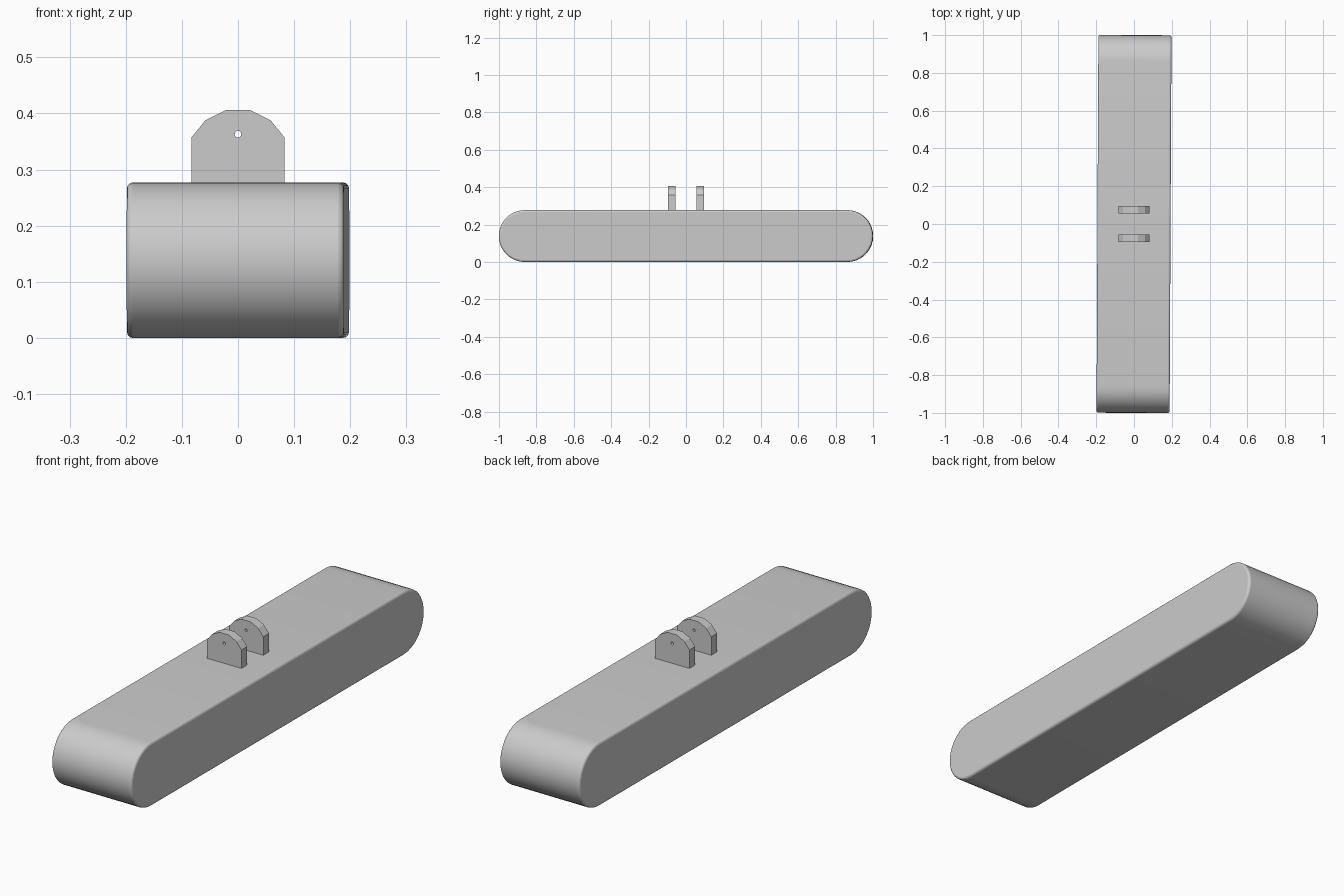
import bpy, bmesh
from math import sin, cos, pi, atan2

cube = bpy.data.objects.get("Cube")
if cube:
    bpy.data.objects.remove(cube)

# Single plain grey finish
grey = bpy.data.materials.new("plain_grey")
grey.use_nodes = True
colour = (0.6, 0.6, 0.6, 1)
grey.diffuse_color = colour
grey.node_tree.nodes["Principled BSDF"].inputs["Base Color"].default_value = colour


def add_object(name, bm):
    bmesh.ops.recalc_face_normals(bm, faces=bm.faces)
    mesh = bpy.data.meshes.new(name)
    bm.to_mesh(mesh)
    bm.free()
    mesh.materials.append(grey)
    obj = bpy.data.objects.new(name, mesh)
    bpy.context.collection.objects.link(obj)
    return obj


def extrude(bm, faces, offset):
    geom = bmesh.ops.extrude_face_region(bm, geom=faces)["geom"]
    verts = [v for v in geom if isinstance(v, bmesh.types.BMVert)]
    bmesh.ops.translate(bm, verts=verts, vec=offset)


# Long bar: a stadium profile extruded across x, turned very slightly
WIDTH, RADIUS, HALF = 0.387, 0.1385, 1.0
STEPS = 18
bm = bmesh.new()
ring = []
for side in (1, -1):
    for i in range(STEPS + 1):
        a = pi * i / STEPS - pi / 2
        ring.append(bm.verts.new((-WIDTH / 2,
                                  side * (HALF - RADIUS + RADIUS * cos(a)),
                                  RADIUS + side * RADIUS * sin(a))))
extrude(bm, [bm.faces.new(ring)], (WIDTH, 0, 0))
body = add_object("long_bar", bm)
body.rotation_euler.z = -0.005
bevel = body.modifiers.new("soft_rims", "BEVEL")
bevel.width = 0.01
bevel.segments = 3
bevel.limit_method = "ANGLE"
bevel.angle_limit = pi / 4
bpy.context.view_layer.objects.active = body
body.select_set(True)
bpy.ops.object.shade_smooth_by_angle(angle=pi / 6)
body.select_set(False)

# Upright lugs: faceted rounded top with a small pin hole
half_outline = [(0.083, 0.26), (0.083, 0.357), (0.058, 0.388), (0.022, 0.406)]
outline = half_outline + [(-x, z) for x, z in reversed(half_outline)]
hole = [(0.006 * cos(pi * i / 6), 0.363 + 0.006 * sin(pi * i / 6)) for i in range(12)]


def add_lug(name, y, thickness=0.04):
    bm = bmesh.new()
    edges = []
    for loop in (outline, hole):
        verts = [bm.verts.new((x, y - thickness / 2, z)) for x, z in loop]
        edges += [bm.edges.new((v, verts[i - 1])) for i, v in enumerate(verts)]
    bmesh.ops.triangle_fill(bm, edges=edges, use_beauty=True)
    extrude(bm, bm.faces[:], (0, thickness, 0))
    return add_object(name, bm)


add_lug("front_lug", -0.075)
add_lug("back_lug", 0.075)
